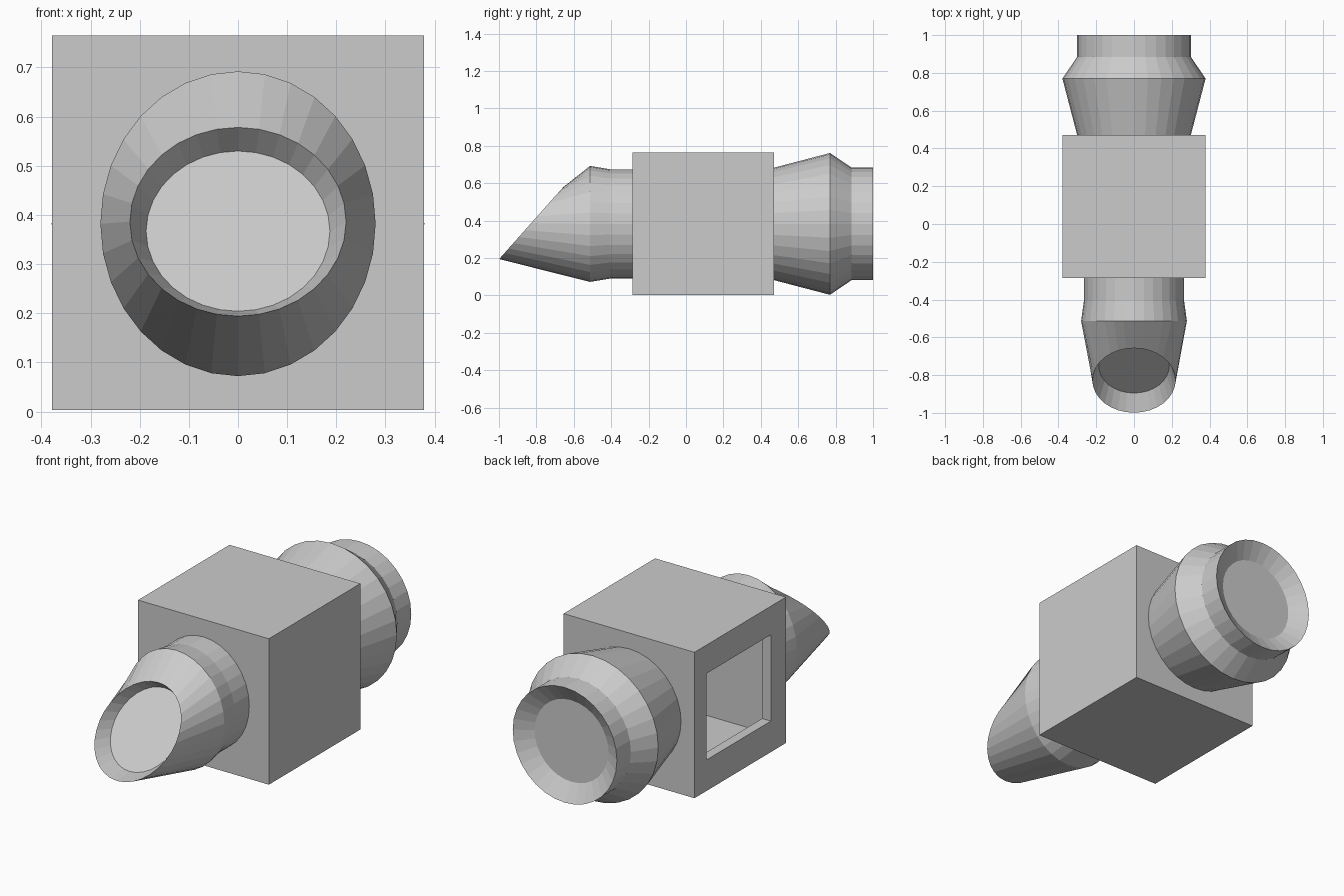
import bpy, bmesh, math

if "Cube" in bpy.data.objects:
    bpy.data.objects.remove(bpy.data.objects["Cube"])

SIDES = 32
ZC = 0.382


def finish(bm, name):
    bmesh.ops.recalc_face_normals(bm, faces=bm.faces)
    me = bpy.data.meshes.new(name)
    bm.to_mesh(me)
    bm.free()
    ob = bpy.data.objects.new(name, me)
    bpy.context.collection.objects.link(ob)
    return ob


def box(name, lo, hi):
    bm = bmesh.new()
    bmesh.ops.create_cube(bm, size=1)
    for v in bm.verts:
        v.co = [(a + b) / 2 + c * (b - a) for a, b, c in zip(lo, hi, v.co)]
    return finish(bm, name)


def loft(name, rings):
    """Rings along y: (y, centre z, x radius, z radius, lean of y per unit z)."""
    bm = bmesh.new()
    loops = []
    for y, zc, rx, rz, lean in rings:
        loop = []
        for i in range(SIDES):
            a = 2 * math.pi * i / SIDES
            dz = rz * math.cos(a)
            loop.append(bm.verts.new((rx * math.sin(a), y + lean * dz, zc + dz)))
        loops.append(loop)
    for p, q in zip(loops, loops[1:]):
        for i in range(SIDES):
            j = (i + 1) % SIDES
            bm.faces.new((p[i], p[j], q[j], q[i]))
    bm.faces.new(loops[0])
    bm.faces.new(loops[-1])
    return finish(bm, name)


# Hollow body with a window in its left wall
T = 0.05
LO, HI = (-0.378, -0.285, 0.003), (0.378, 0.47, 0.765)
body = box("body", LO, HI)
cavity = box("cavity_cutter", [a + T for a in LO], [b - T for b in HI])
window = box("window_cutter", (-0.5, -0.16, 0.165), (-0.25, 0.37, 0.616))
for cutter in (cavity, window):
    mod = body.modifiers.new(cutter.name, "BOOLEAN")
    mod.operation = "DIFFERENCE"
    mod.solver = "EXACT"
    mod.object = cutter
    bpy.context.view_layer.objects.active = body
    bpy.ops.object.modifier_apply(modifier=mod.name)
for cutter in (cavity, window):
    bpy.data.objects.remove(cutter)

# Rear barrel with a shallow dished end
loft("rear_barrel", [(y, ZC, r, r, 0) for y, r in (
    (0.46, 0.298), (0.77, 0.379), (0.885, 0.301), (1.0, 0.301), (0.945, 0.213))])

# Front nozzle with a slanted, dished mouth
loft("front_nozzle", [
    (-0.275, ZC, 0.265, 0.292, 0),
    (-0.405, ZC, 0.265, 0.292, 0),
    (-0.513, ZC, 0.28, 0.31, 0),
    (-0.828, 0.386, 0.22, 0.192, 0.89),
    (-0.75, 0.367, 0.187, 0.163, 0.89)])
